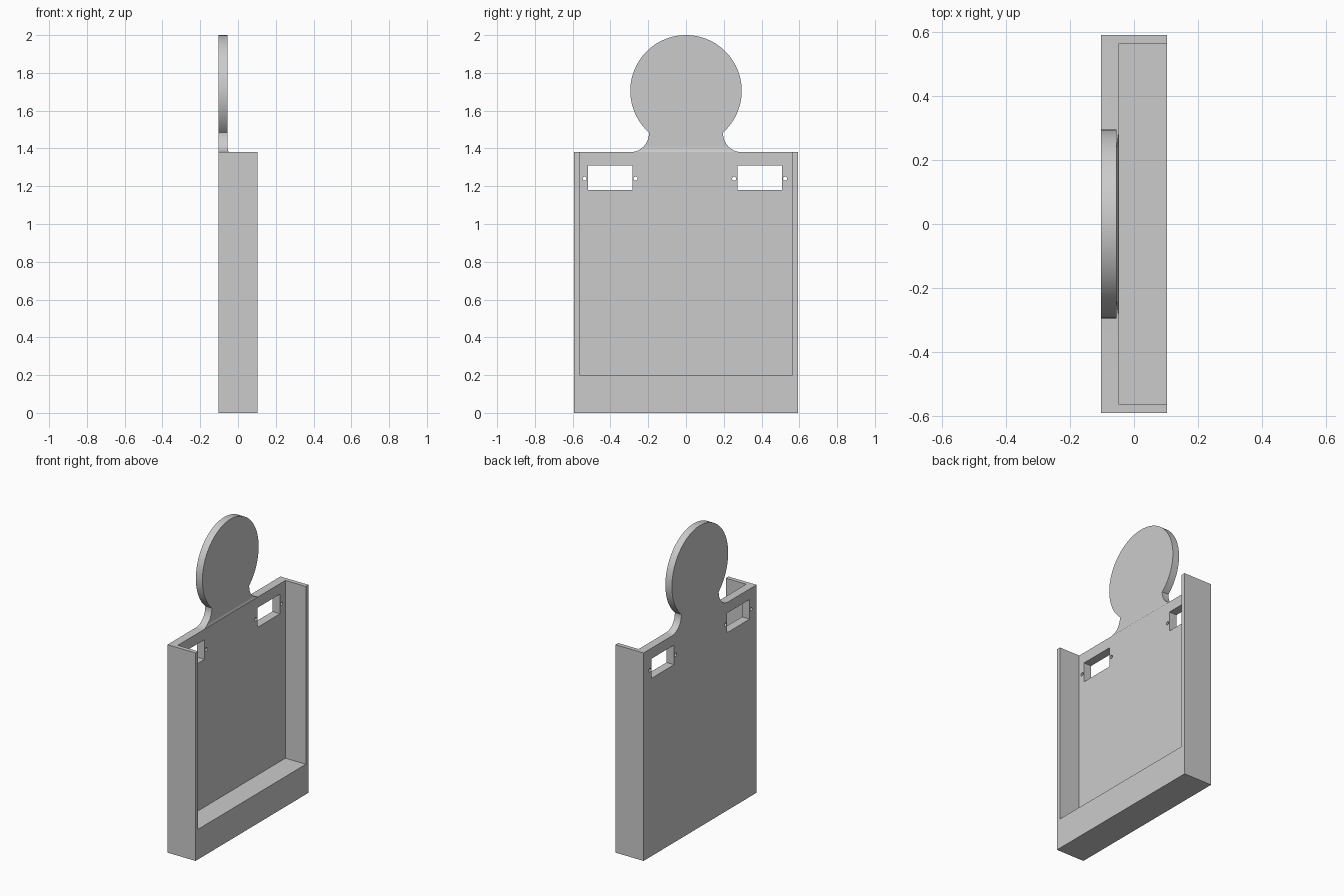
import bpy, bmesh
from math import sin, cos, pi, asin
from mathutils import Vector

cube = bpy.data.objects.get("Cube")
if cube:
    bpy.data.objects.remove(cube, do_unlink=True)

grey = bpy.data.materials.new("plain grey")
grey.use_nodes = True
colour = (0.6, 0.6, 0.6, 1)
grey.diffuse_color = colour
grey.node_tree.nodes["Principled BSDF"].inputs["Base Color"].default_value = colour

BACK, FRONT = -0.103, 0.103      # depth of the tray along x
HALF, SHOULDER, SILL = 0.592, 1.38, 0.2
PLATE, HEAD = -0.047, -0.055     # front surfaces of the back plate and the head
WALL = 0.028
RADIUS, FILLET = 0.295, 0.1


def prism(name, outline, offset):
    """Extrude a closed outline of 3D points into a solid."""
    bm = bmesh.new()
    face = bm.faces.new([bm.verts.new(p) for p in outline])
    top = bmesh.ops.extrude_face_region(bm, geom=[face])["geom"]
    moved = [g for g in top if isinstance(g, bmesh.types.BMVert)]
    bmesh.ops.translate(bm, verts=moved, vec=Vector(offset))
    bmesh.ops.recalc_face_normals(bm, faces=bm.faces)
    mesh = bpy.data.meshes.new(name)
    bm.to_mesh(mesh)
    bm.free()
    mesh.materials.append(grey)
    obj = bpy.data.objects.new(name, mesh)
    bpy.context.collection.objects.link(obj)
    return obj


def arc(cy, cz, r, start, end, steps):
    angles = [start + (end - start) * i / steps for i in range(steps + 1)]
    return [(cy + r * cos(a), cz + r * sin(a)) for a in angles]


# Outline of the tray, curved neck and round head, one half then mirrored
cz = 2 - RADIUS
neck = arc(HALF / 2, SHOULDER + FILLET, FILLET, -pi / 2, -pi, 12)
join = -asin((cz - SHOULDER - FILLET - 0.005) / RADIUS)
head = arc(0, cz, RADIUS, join, pi / 2, 48)
half = [(HALF, 0), (HALF, SHOULDER)] + neck + head
outline = half + [(-y, z) for y, z in reversed(half[:-1])]
body = prism("tray_with_round_head", [(BACK, y, z) for y, z in outline],
             (FRONT - BACK, 0, 0))

# Open recess, blending into the thinner head
blend = [(HEAD + (PLATE - HEAD) * (1 - sin(t * pi / 12)),
          SHOULDER + 0.03 * (1 - cos(t * pi / 12))) for t in range(7)]
recess = [(0.3, SILL), (PLATE, SILL)] + blend + [(HEAD, 2.2), (0.3, 2.2)]
inner = HALF - WALL
cutters = [prism("recess_cutter", [(x, -inner, z) for x, z in recess],
                 (0, 2 * inner, 0))]

# Windows with a screw hole on each side
for side, cy in (("right", -0.402), ("left", 0.39)):
    w, low, high = 0.118, 1.18, 1.31
    rect = [(cy - w, low), (cy + w, low), (cy + w, high), (cy - w, high)]
    shapes = [rect] + [arc(cy + s * 0.135, 1.24, 0.011, 0, 2 * pi, 20)[:-1]
                       for s in (-1, 1)]
    for shape in shapes:
        cutters.append(prism(side + "_opening_cutter",
                             [(-0.2, y, z) for y, z in shape], (0.18, 0, 0)))

for cutter in cutters:
    mod = body.modifiers.new(cutter.name, "BOOLEAN")
    mod.operation, mod.solver, mod.object = "DIFFERENCE", "EXACT", cutter

# Bake the cuts and discard the cutters
bpy.context.view_layer.objects.active = body
body.select_set(True)
for mod in list(body.modifiers):
    bpy.ops.object.modifier_apply(modifier=mod.name)
for cutter in cutters:
    bpy.data.objects.remove(cutter, do_unlink=True)
bpy.ops.object.shade_smooth_by_angle(angle=pi / 6)
